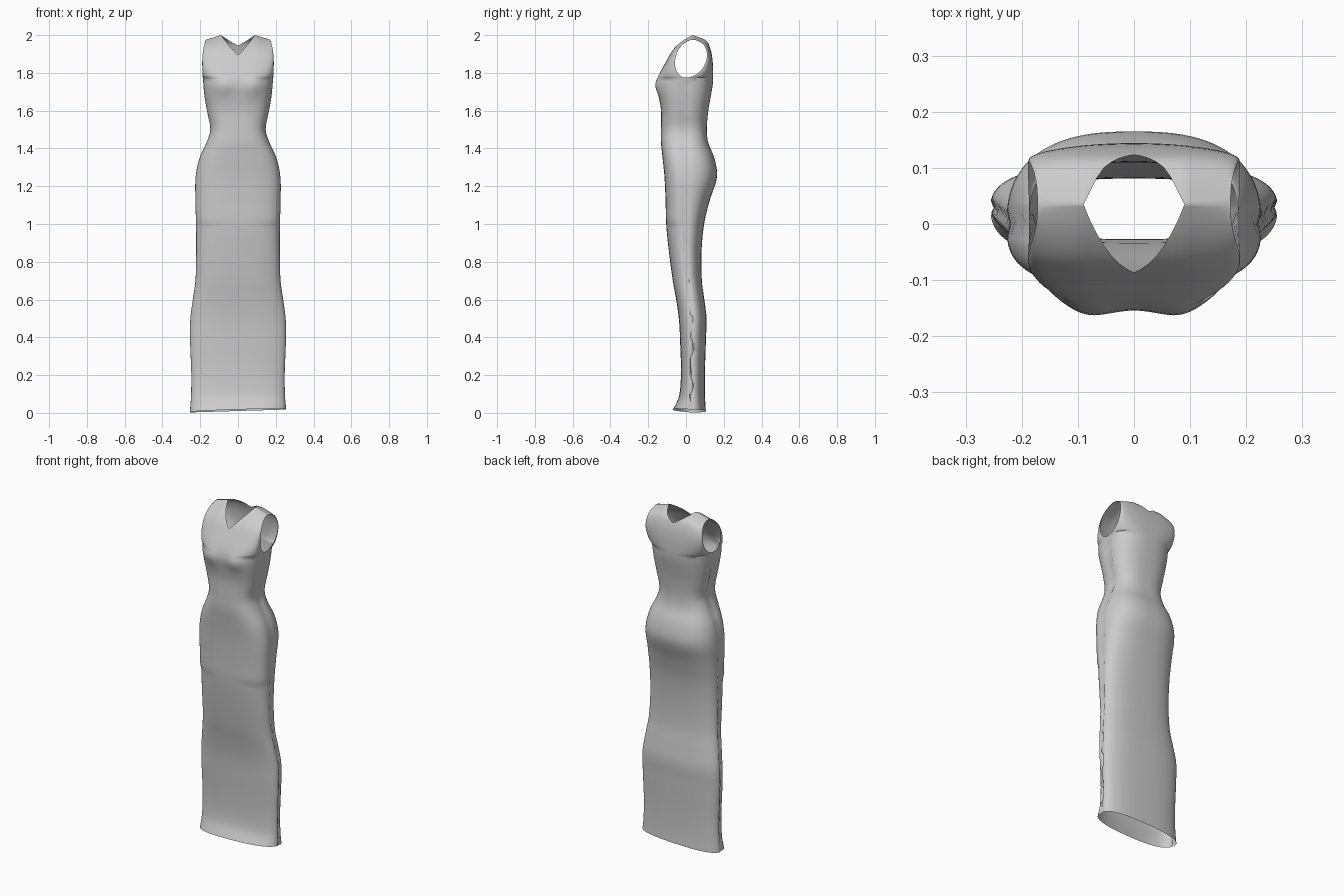
import bpy
import bmesh
import math
import random

random.seed(4)
cube = bpy.data.objects.get("Cube")
if cube:
    bpy.data.objects.remove(cube)

# Body profile: height, half width, front depth, back depth, side seam depth
PROFILE = [
    (0.00, .256, -.068, .105, .03), (0.08, .250, -.038, .101, .03),
    (0.20, .248, -.027, .100, .03), (0.40, .255, -.032, .106, .03),
    (0.50, .253, -.038, .109, .03), (0.60, .240, -.052, .097, .02),
    (0.70, .226, -.070, .084, .01), (0.85, .222, -.090, .082, .00),
    (1.00, .223, -.105, .096, .00), (1.12, .226, -.108, .124, .00),
    (1.25, .225, -.114, .164, .00), (1.35, .204, -.124, .150, .00),
    (1.43, .168, -.132, .118, .00), (1.50, .147, -.132, .110, .00),
    (1.60, .165, -.132, .118, .00), (1.67, .177, -.143, .130, .00),
    (1.74, .184, -.153, .142, .00), (1.80, .188, -.137, .144, .00),
    (1.87, .189, -.100, .140, .00), (1.93, .183, -.063, .128, .00),
    (1.975, .172, -.010, .102, .00), (2.00, .170, .035, .035, .00),
]
UNDERARM, ARM_TOP = 1.775, 1.975
COLS, SKIRT_ROWS, TOP_ROWS = 20, 84, 18
NECK_COL = 7
NECK_T = math.sin(math.pi / 2 * NECK_COL / COLS)


def slope(k, c):
    a, b = PROFILE[max(k - 1, 0)], PROFILE[min(k + 1, len(PROFILE) - 1)]
    return (b[c] - a[c]) / (b[0] - a[0])


def profile(z, c):
    """Smooth interpolation of one profile column."""
    z = min(max(z, 0), 2)
    k = 0
    while k < len(PROFILE) - 2 and z > PROFILE[k + 1][0]:
        k += 1
    a, b = PROFILE[k], PROFILE[k + 1]
    h = b[0] - a[0]
    u = (z - a[0]) / h
    w = u * u * (3 - 2 * u)
    return (a[c] * (1 - w) + b[c] * w + h * u * (1 - u) ** 2 * slope(k, c)
            - h * u * u * (1 - u) * slope(k + 1, c))


def bust(x, z):
    return 0.014 * math.exp(-((abs(x) - .085) / .05) ** 2 - ((z - 1.735) / .05) ** 2)


def squareness(z, front):
    return 3.0 if front and z > 1.0 else 2.6


def lower_point(z, i, front, wobble):
    """Skirt and bodice below the armholes."""
    t = math.sin(math.pi / 2 * i / COLS)
    p = squareness(z, front)
    s = max(0, 1 - abs(t) ** p) ** (1 / p)
    x = t * profile(z, 1)
    seam = profile(z, 4)
    y = seam + (profile(z, 2 if front else 3) - seam) * s
    if front:
        y -= bust(x, z) * s
    if abs(i) == COLS:      # puckered side seam
        x -= math.copysign(0.007, x) * min(1, (UNDERARM - z) * 20)
        y += wobble
    hem = max(0, 1 - z / 0.1)
    z += hem * (0.01 + 0.03 * x + (0.008 * s if front else 0))
    return x, y, z


def upper_point(v, i, front):
    """Panels between the armholes, up to neckline and shoulder seam."""
    t = math.sin(math.pi / 2 * i / COLS)
    u = abs(t)
    if u < NECK_T:
        low = 1.895 if front else 1.945
        top = low + (2 - low) * (u / NECK_T) ** 1.15
        lift = 0
    else:
        top = 2 - (2 - ARM_TOP) * (u - NECK_T) / (1 - NECK_T)
        lift = (2 - top) * v
    z = UNDERARM + v * (top - UNDERARM)
    x = t * profile(UNDERARM + v * (ARM_TOP - UNDERARM), 1)
    edge = .035 * v + (-.074 if front else .092) * math.sqrt(max(0, 4 * v * (1 - v)))
    p = 3.0 if front else 2.6
    s = max(0, 1 - u ** p) ** (1 / p)
    y = edge + (profile(z + lift, 2 if front else 3) - edge) * s
    if front:
        y -= bust(x, z) * s
    return x, y, z


wobbles = [random.uniform(-.009, .009) for _ in range(SKIRT_ROWS)] + [0]
bm = bmesh.new()

# Front and back panels share the side seams and the shoulder seams
for front in (True, False):
    rows = []
    for r in range(SKIRT_ROWS + 1):
        z = UNDERARM * r / SKIRT_ROWS
        rows.append([bm.verts.new(lower_point(z, i, front, wobbles[r]))
                     for i in range(-COLS, COLS + 1)])
    for r in range(1, TOP_ROWS + 1):
        v = (1 - math.cos(math.pi * r / TOP_ROWS)) / 2
        rows.append([bm.verts.new(upper_point(v, i, front))
                     for i in range(-COLS, COLS + 1)])
    for a, b in zip(rows, rows[1:]):
        for i in range(2 * COLS):
            quad = [a[i], a[i + 1], b[i + 1], b[i]]
            bm.faces.new(quad if front else quad[::-1])
bmesh.ops.remove_doubles(bm, verts=bm.verts, dist=0.0003)

mesh = bpy.data.meshes.new("dress")
bm.to_mesh(mesh)
bm.free()
dress = bpy.data.objects.new("dress", mesh)
bpy.context.collection.objects.link(dress)

# Plain grey cloth
cloth = bpy.data.materials.new("grey_cloth")
cloth.use_nodes = True
color = (0.6, 0.6, 0.6, 1)
cloth.diffuse_color = color
cloth.node_tree.nodes["Principled BSDF"].inputs["Base Color"].default_value = color
mesh.materials.append(cloth)

bpy.context.view_layer.objects.active = dress
dress.select_set(True)
bpy.ops.object.shade_smooth_by_angle(angle=math.radians(60))
